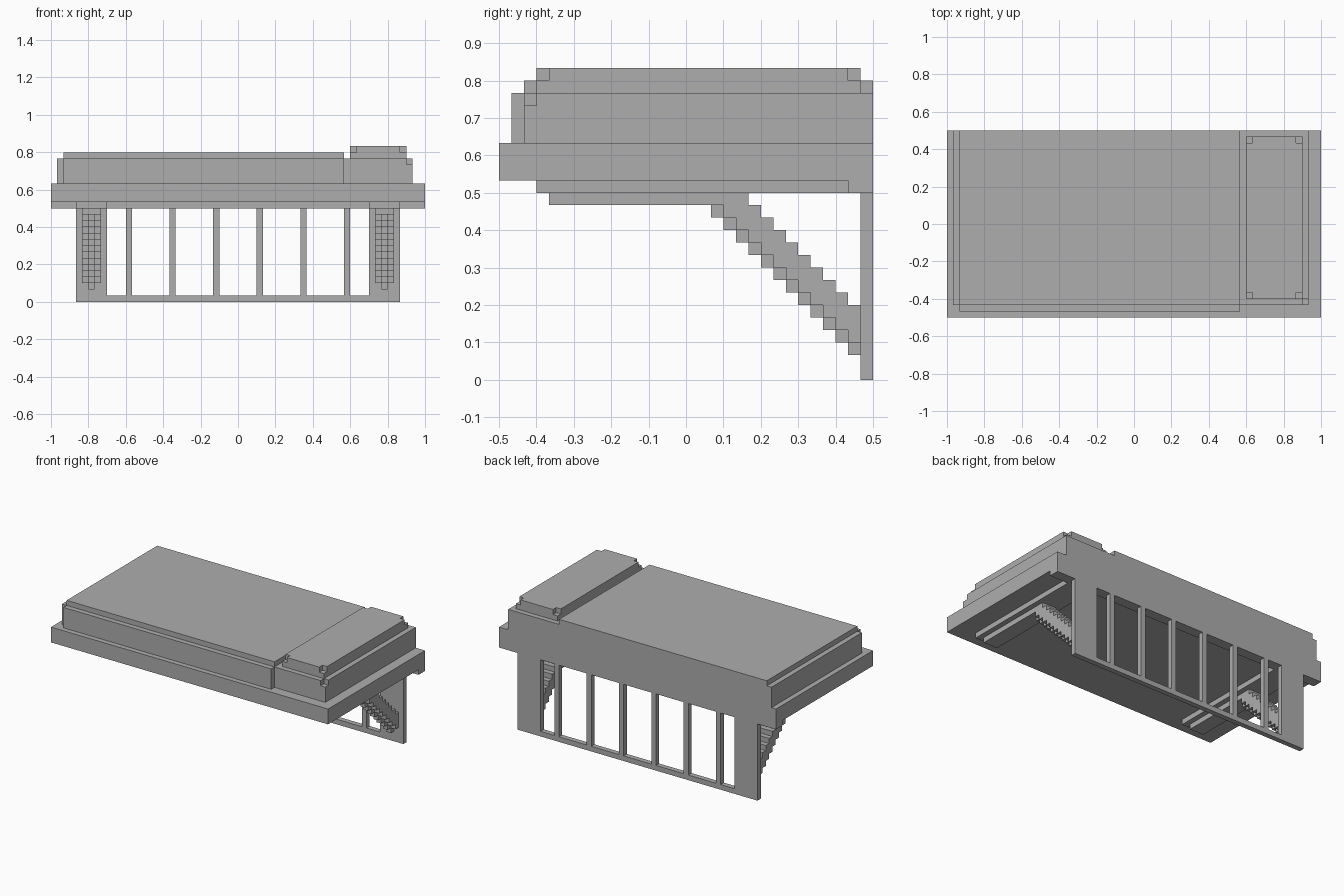
import bpy
import bmesh
from mathutils import Vector

U = 1 / 30  # one block unit

old = bpy.data.objects.get("Cube")
if old:
    bpy.data.objects.remove(old, do_unlink=True)

grey = bpy.data.materials.new("stone_grey")
grey.use_nodes = True
COLOUR = (0.42, 0.42, 0.42, 1)
grey.diffuse_color = COLOUR
grey.node_tree.nodes["Principled BSDF"].inputs["Base Color"].default_value = COLOUR


def prism(bm, points, direction):
    """Extrude a closed outline along a direction."""
    face = bm.faces.new([bm.verts.new(p) for p in points])
    ext = bmesh.ops.extrude_face_region(bm, geom=[face], use_keep_orig=True)
    moved = [g for g in ext["geom"] if isinstance(g, bmesh.types.BMVert)]
    bmesh.ops.translate(bm, verts=moved, vec=Vector(direction))


def flat(bm, outline, z0, z1):
    """Extrude a plan outline from z0 up to z1."""
    prism(bm, [(x, y, z0) for x, y in outline], (0, 0, z1 - z0))


def side(bm, profile, x0, x1):
    """Extrude a side profile from x0 to x1."""
    prism(bm, [(x0, y, z) for y, z in profile], (x1 - x0, 0, 0))


def box(bm, x0, x1, y0, y1, z0, z1):
    flat(bm, [(x0, y0), (x1, y0), (x1, y1), (x0, y1)], z0, z1)


def finish(bm, name):
    bmesh.ops.recalc_face_normals(bm, faces=bm.faces)
    bmesh.ops.scale(bm, vec=(U, U, U), verts=bm.verts)
    mesh = bpy.data.meshes.new(name)
    bm.to_mesh(mesh)
    bm.free()
    mesh.materials.append(grey)
    obj = bpy.data.objects.new(name, mesh)
    bpy.context.collection.objects.link(obj)
    return obj


# Wide slab with a lowered lip along the back
bm = bmesh.new()
side(bm, [(-15, 16), (13, 16), (13, 15), (15, 15), (15, 19), (-15, 19)], -30, 30)
finish(bm, "base_slab")

# Large upper deck with a notched front corner and a thin top layer
bm = bmesh.new()
flat(bm, [(-28, -14), (17, -14), (17, 15), (-29, 15), (-29, -13), (-28, -13)], 19, 23)
box(bm, -28, 17, -13, 15, 23, 24)
finish(bm, "main_deck")

# Narrow end deck with its front outer corner clipped at the top
bm = bmesh.new()
box(bm, 17, 28, -13, 15, 19, 22)
flat(bm, [(17, -13), (27, -13), (27, -12), (28, -12), (28, 15), (17, 15)], 22, 23)
finish(bm, "end_deck")

# Raised pad, top layer notched at all four corners
bm = bmesh.new()
x0, x1, y0, y1 = 18, 27, -12, 14
box(bm, x0, x1, y0, y1, 23, 24)
flat(bm, [(x0 + 1, y0), (x1 - 1, y0), (x1 - 1, y0 + 1), (x1, y0 + 1),
          (x1, y1 - 1), (x1 - 1, y1 - 1), (x1 - 1, y1), (x0 + 1, y1),
          (x0 + 1, y1 - 1), (x0, y1 - 1), (x0, y0 + 1), (x0 + 1, y0 + 1)], 24, 25)
finish(bm, "raised_pad")

# Back frame: sill, two pillars and evenly spaced mullions
bm = bmesh.new()
box(bm, -21, 21, 14, 15, 0, 1)
for s in (-26, 21):
    box(bm, s, s + 5, 14, 15, 0, 15)
for x in range(-18, -3, 7):
    box(bm, x, x + 1, 14, 15, 1, 15)
    box(bm, -x - 1, -x, 14, 15, 1, 15)
finish(bm, "back_window_frame")

# Stepped brace outline: lower steps going down, upper steps coming back
brace = [(-11, 15), (-11, 14)]
for y in range(2, 14):
    if y > 2:
        brace.append((y, 16 - y))
    brace.append((y + 1, 16 - y))
for y in range(13, 4, -1):
    brace += [(y + 1, 19 - y), (y, 19 - y)]
brace.append((5, 15))

# Mounting plate, stepped brace and narrow toothed rib on each side
for label, x in (("right", -26), ("left", 21)):
    bm = bmesh.new()
    box(bm, x, x + 5, -12, 13, 15, 16)
    finish(bm, label + "_mounting_plate")
    bm = bmesh.new()
    side(bm, brace, x + 1, x + 4)
    finish(bm, label + "_stepped_brace")
    bm = bmesh.new()
    for y in range(2, 14):
        box(bm, x + 2, x + 3, y, y + 1, 15 - y, 16 - y)
    finish(bm, label + "_brace_rib")
